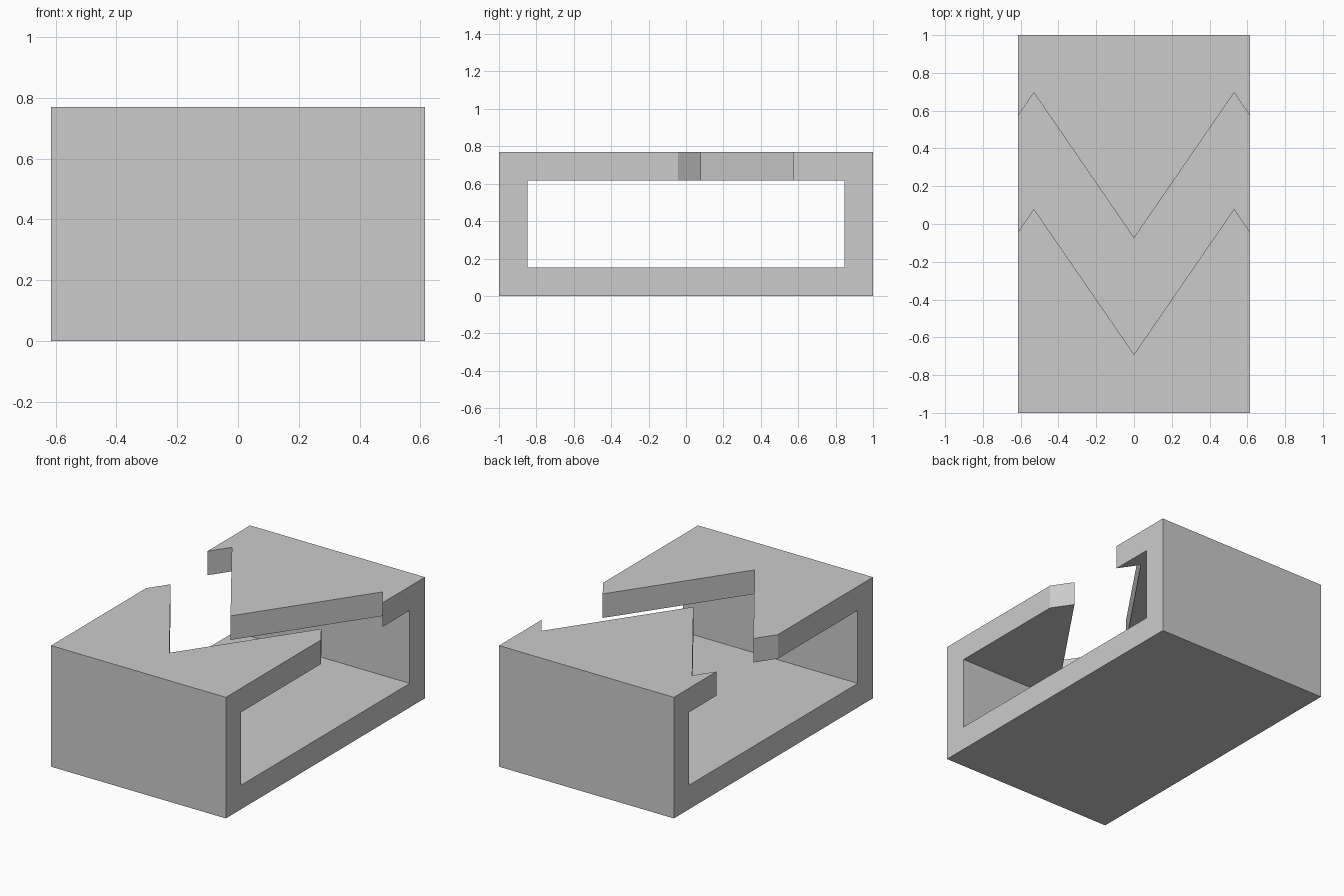
import bpy
import bmesh
from mathutils import Vector

default = bpy.data.objects.get("Cube")
if default:
    bpy.data.objects.remove(default, do_unlink=True)

HALF_W, HALF_L, HEIGHT, WALL = 0.615, 1.0, 0.77, 0.153

grey = bpy.data.materials.new("light grey")
grey.use_nodes = True
colour = (0.6, 0.6, 0.6, 1)
grey.diffuse_color = colour
grey.node_tree.nodes["Principled BSDF"].inputs["Base Color"].default_value = colour


def prism(name, outline, offset):
    """Extrude a closed outline of 3D points along an offset."""
    bm = bmesh.new()
    face = bm.faces.new([bm.verts.new(p) for p in outline])
    moved = bmesh.ops.extrude_face_region(bm, geom=[face])["geom"]
    verts = [g for g in moved if isinstance(g, bmesh.types.BMVert)]
    bmesh.ops.translate(bm, verts=verts, vec=Vector(offset))
    bmesh.ops.recalc_face_normals(bm, faces=bm.faces)
    mesh = bpy.data.meshes.new(name)
    bm.to_mesh(mesh)
    bm.free()
    mesh.materials.append(grey)
    obj = bpy.data.objects.new(name, mesh)
    bpy.context.collection.objects.link(obj)
    return obj


def cut(target, cutter):
    """Subtract the cutter from the target, then remove it."""
    mod = target.modifiers.new("cut", "BOOLEAN")
    mod.operation, mod.solver, mod.object = "DIFFERENCE", "EXACT", cutter
    bpy.context.view_layer.objects.active = target
    bpy.ops.object.modifier_apply(modifier=mod.name)
    bpy.data.objects.remove(cutter, do_unlink=True)


def side_rectangle(x, y, z0, z1):
    return [(x, -y, z0), (x, y, z0), (x, y, z1), (x, -y, z1)]


# Outer block, opened from side to side into a rectangular sleeve
body = prism("box_frame", side_rectangle(-HALF_W, HALF_L, 0, HEIGHT), (2 * HALF_W, 0, 0))
tunnel = prism("tunnel_cutter",
               side_rectangle(-1, HALF_L - WALL, WALL, HEIGHT - WALL), (2, 0, 0))
cut(body, tunnel)

# V-shaped slot with hooked ends, cut through the top wall only
edge = [(-0.715, -0.19), (-0.53, 0.08), (0, -0.69), (0.53, 0.08), (0.715, -0.19)]
GAP = 0.615
outline = [(x, y, 0.4) for x, y in edge]
outline += [(x, y + GAP, 0.4) for x, y in reversed(edge)]
cut(body, prism("slot_cutter", outline, (0, 0, 1)))
